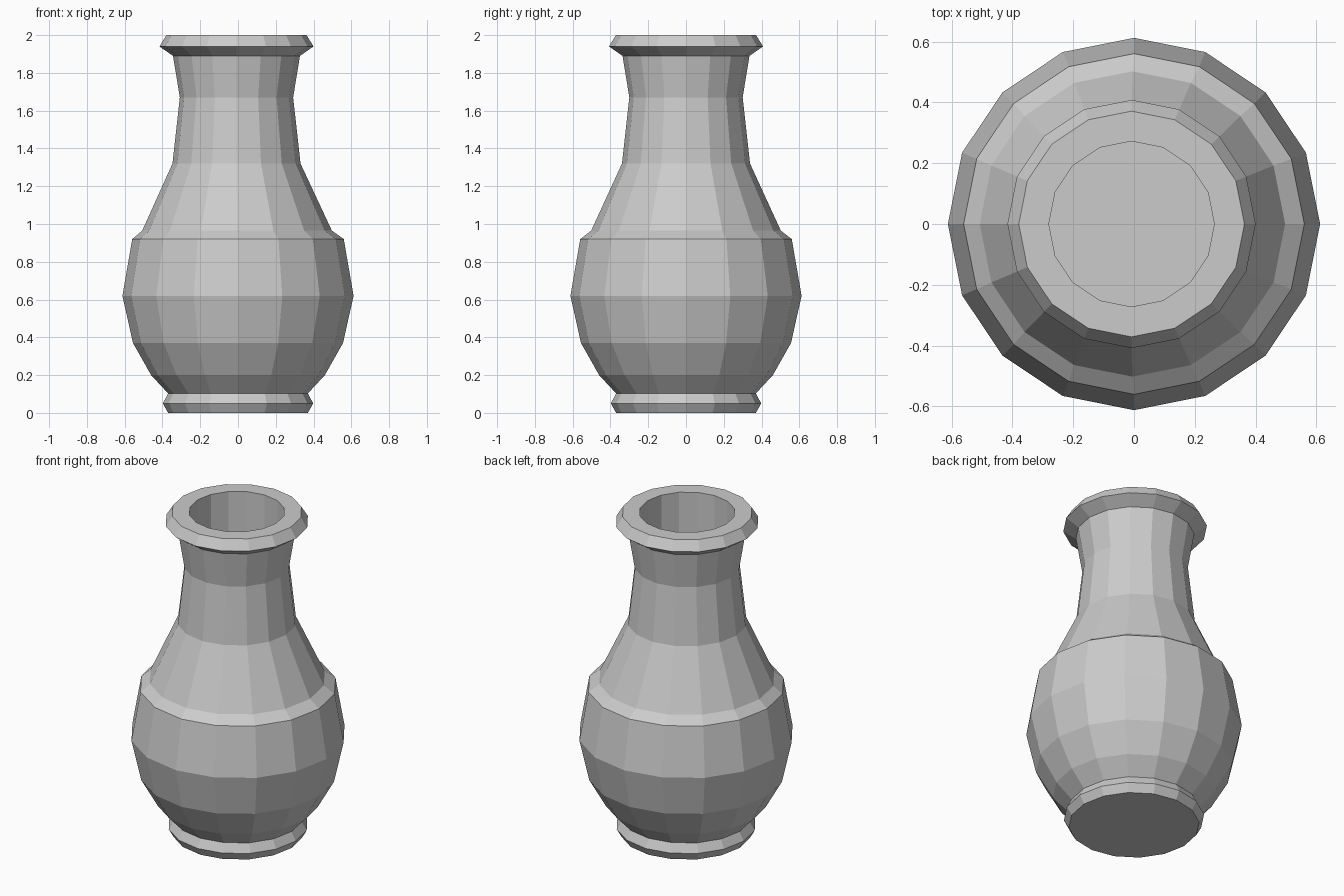
import bpy
import bmesh
from math import cos, sin, tau

if "Cube" in bpy.data.objects:
    bpy.data.objects.remove(bpy.data.objects["Cube"])

SIDES = 16
NECK_SHIFT = -0.008  # the neck sits slightly to the left of the belly

# (radius, height, x offset) from the base, up the outside, then down inside
profile = [
    # foot
    (0.37, 0.0, 0), (0.398, 0.05, 0), (0.37, 0.103, 0),
    # belly
    (0.46, 0.20, 0), (0.556, 0.37, 0), (0.612, 0.62, 0), (0.56, 0.92, 0),
    # shoulder and neck
    (0.502, 0.965, -0.005), (0.339, 1.32, NECK_SHIFT),
    (0.30, 1.67, NECK_SHIFT), (0.336, 1.89, NECK_SHIFT),
    # rim
    (0.408, 1.94, NECK_SHIFT), (0.371, 2.0, NECK_SHIFT),
    (0.272, 2.0, NECK_SHIFT),
    # straight inner wall
    (0.272, 0.5, NECK_SHIFT),
]

bm = bmesh.new()
rings = [
    [bm.verts.new((r * cos(tau * i / SIDES) + dx, r * sin(tau * i / SIDES), z))
     for i in range(SIDES)]
    for r, z, dx in profile
]
for low, high in zip(rings, rings[1:]):
    for i in range(SIDES):
        j = (i + 1) % SIDES
        bm.faces.new((low[i], low[j], high[j], high[i]))

# underside and inner floor
bm.faces.new(rings[0][::-1])
bm.faces.new(rings[-1])
bmesh.ops.recalc_face_normals(bm, faces=bm.faces)

mesh = bpy.data.meshes.new("vase")
bm.to_mesh(mesh)
bm.free()
bpy.context.collection.objects.link(bpy.data.objects.new("vase", mesh))
